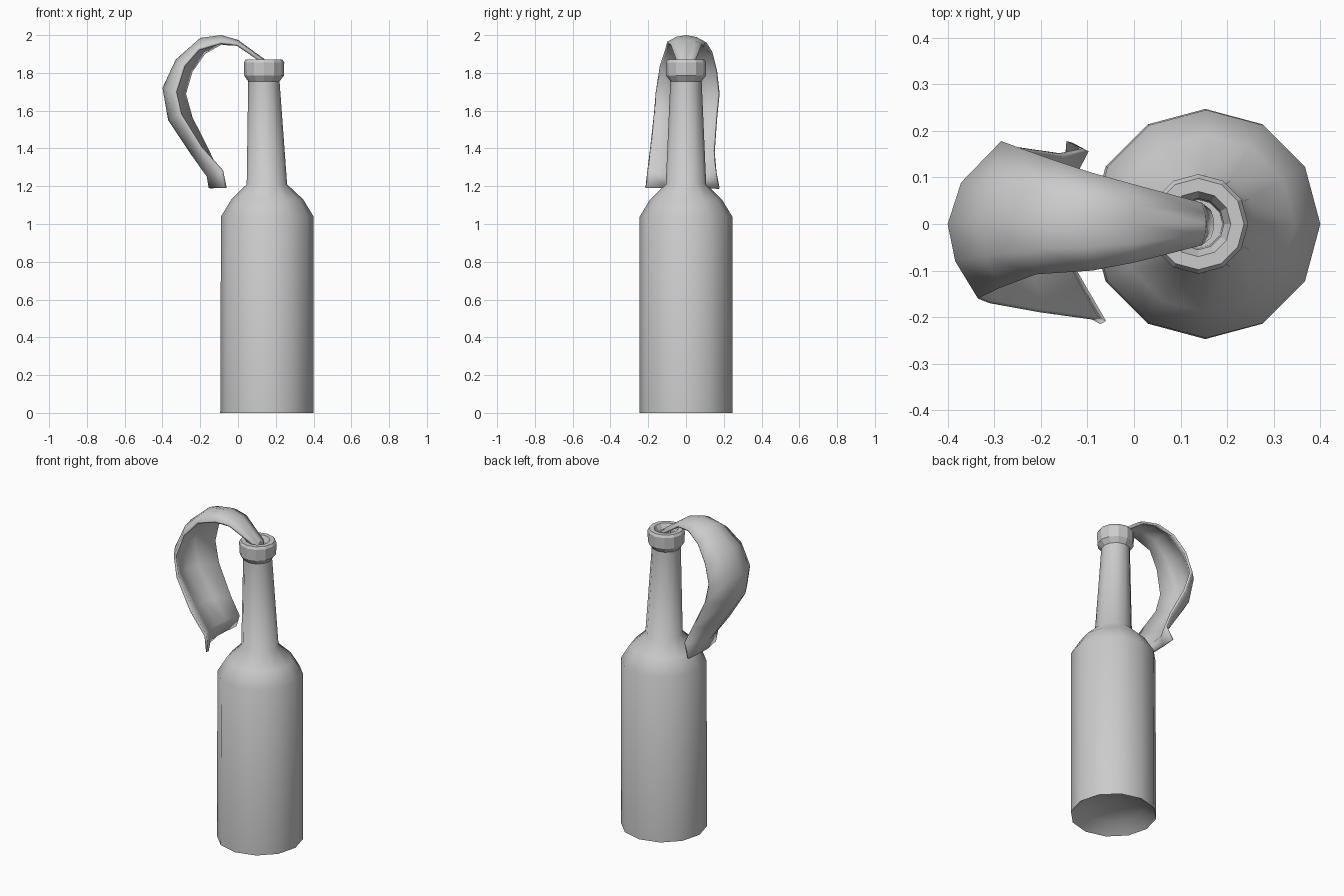
import bpy, bmesh, math
from mathutils import Vector

if "Cube" in bpy.data.objects:
    bpy.data.objects.remove(bpy.data.objects["Cube"])

SIDES = 12


def finish(name, bm):
    bmesh.ops.recalc_face_normals(bm, faces=bm.faces[:])
    me = bpy.data.meshes.new(name)
    bm.to_mesh(me)
    bm.free()
    ob = bpy.data.objects.new(name, me)
    bpy.context.collection.objects.link(ob)
    return ob


def lathe(name, rings):
    """Stack of 12-sided rings (radius, z, centre x), capped at both ends."""
    bm = bmesh.new()
    loops = []
    for r, z, cx in rings:
        loops.append([bm.verts.new((cx + r * math.cos(math.tau * i / SIDES),
                                    r * math.sin(math.tau * i / SIDES), z))
                      for i in range(SIDES)])
    for a, b in zip(loops, loops[1:]):
        for i in range(SIDES):
            j = (i + 1) % SIDES
            bm.faces.new((a[i], a[j], b[j], b[i]))
    bm.faces.new(loops[0])
    bm.faces.new(loops[-1])
    return finish(name, bm)


def smooth(ob, degrees):
    bpy.ops.object.select_all(action='DESELECT')
    ob.select_set(True)
    bpy.context.view_layer.objects.active = ob
    bpy.ops.object.shade_smooth_by_angle(angle=math.radians(degrees))


# Bottle with hollowed base, rounded shoulder, slightly leaning neck, open lip
bottle = lathe("bottle", [
    (0.05, 0.07, 0.153), (0.17, 0.05, 0.153), (0.247, 0.0, 0.153),
    (0.245, 1.04, 0.155), (0.19, 1.13, 0.155), (0.107, 1.21, 0.153),
    (0.083, 1.755, 0.137),
    (0.105, 1.785, 0.138), (0.107, 1.855, 0.138), (0.098, 1.87, 0.138),
    (0.07, 1.87, 0.138), (0.055, 1.84, 0.138), (0.052, 1.68, 0.138)])
smooth(bottle, 50)
# Lip faces stay flat
for p in bottle.data.polygons:
    if p.center.z > 1.76:
        p.use_smooth = False

# Cloth stations: middle (x, z), front edge (x, y, z), back edge (x, y, z)
stations = [
    ((0.172, 1.72), (0.165, -0.030, 1.72), (0.165, 0.030, 1.72)),
    ((0.155, 1.862), (0.145, -0.046, 1.855), (0.145, 0.046, 1.855)),
    ((0.00, 1.975), (0.00, -0.083, 1.955), (0.00, 0.085, 1.955)),
    ((-0.09, 2.00), (-0.09, -0.100, 1.965), (-0.09, 0.11, 1.96)),
    ((-0.20, 1.985), (-0.21, -0.108, 1.93), (-0.18, 0.14, 1.91)),
    ((-0.33, 1.87), (-0.29, -0.138, 1.84), (-0.25, 0.165, 1.81)),
    ((-0.40, 1.72), (-0.335, -0.160, 1.70), (-0.285, 0.178, 1.69)),
    ((-0.37, 1.55), (-0.31, -0.170, 1.58), (-0.25, 0.165, 1.56)),
    ((-0.25, 1.37), (-0.20, -0.190, 1.40), (-0.16, 0.152, 1.38)),
    ((-0.165, 1.25), (-0.09, -0.205, 1.28), (-0.11, 0.162, 1.27)),
    ((-0.155, 1.19), (-0.072, -0.215, 1.19), (-0.145, 0.178, 1.19))]

bm = bmesh.new()
rows = []
for (cx, cz), front, back in stations:
    row = []
    for t in (-1, -0.5, 0, 0.5, 1):
        edge, s = Vector(front if t < 0 else back), abs(t)
        mid = Vector((cx, 0, cz))
        co = mid.lerp(edge, s * s)
        co.y = edge.y * s
        row.append(bm.verts.new(co))
    rows.append(row)
for a, b in zip(rows, rows[1:]):
    for i in range(4):
        bm.faces.new((a[i], b[i], b[i + 1], a[i + 1]))
cloth = finish("cloth_strip", bm)
# Outer side faces up and away from the bottle, thickness grows inward
if max(cloth.data.polygons, key=lambda p: p.center.z).normal.z < 0:
    cloth.data.flip_normals()
solid = cloth.modifiers.new("thickness", 'SOLIDIFY')
solid.thickness = 0.014
solid.offset = -1
smooth(cloth, 45)
